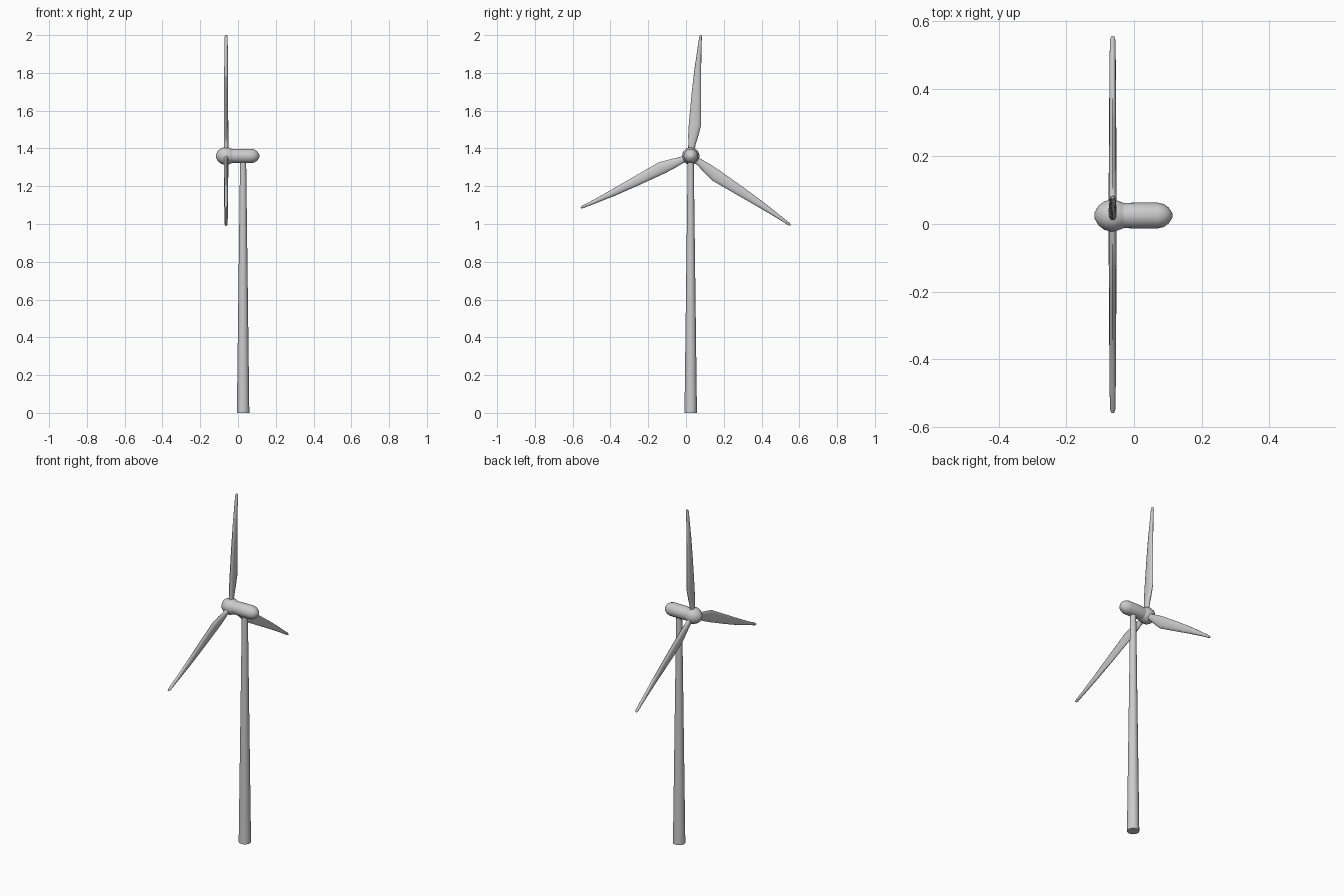
import bpy, bmesh, math
from mathutils import Vector, Matrix

if "Cube" in bpy.data.objects:
    bpy.data.objects.remove(bpy.data.objects["Cube"])

CY, CZ = 0.025, 1.36      # rotor axis position
ROTOR_X = -0.063


def loft(name, rings, matrix):
    """Skin a list of equal-length point rings and cap both ends."""
    bm = bmesh.new()
    loops = [[bm.verts.new(matrix @ Vector(p)) for p in ring] for ring in rings]
    n = len(loops[0])
    for a, b in zip(loops, loops[1:]):
        for i in range(n):
            j = (i + 1) % n
            bm.faces.new((a[i], a[j], b[j], b[i]))
    bm.faces.new(loops[0][::-1])
    bm.faces.new(loops[-1])
    bmesh.ops.recalc_face_normals(bm, faces=bm.faces)
    mesh = bpy.data.meshes.new(name)
    bm.to_mesh(mesh)
    bm.free()
    ob = bpy.data.objects.new(name, mesh)
    bpy.context.collection.objects.link(ob)
    bpy.ops.object.select_all(action='DESELECT')
    ob.select_set(True)
    bpy.context.view_layer.objects.active = ob
    bpy.ops.object.shade_smooth_by_angle(angle=math.radians(50))
    return ob


def lathe(name, profile, sides, matrix):
    """Revolve (height, radius) pairs around local z."""
    angles = [2 * math.pi * i / sides for i in range(sides)]
    rings = [[(r * math.cos(a), r * math.sin(a), h) for a in angles]
             for h, r in profile]
    return loft(name, rings, matrix)


# Tapered tower
lathe("tower", [(0, 0.033), (1.345, 0.016)], 20,
      Matrix.Translation((0.027, CY, 0)))

# Nacelle and hub lie along x
along_x = Matrix.Translation((0, CY, CZ)) @ Matrix.Rotation(math.pi / 2, 4, 'Y')
lathe("nacelle", [(-0.06, 0.036), (-0.03, 0.037), (0.0, 0.038), (0.07, 0.038),
                  (0.088, 0.034), (0.102, 0.024), (0.113, 0.008)], 16, along_x)
lathe("hub", [(-0.116, 0.010), (-0.105, 0.029), (-0.088, 0.042), (-0.070, 0.047),
              (-0.055, 0.046), (-0.040, 0.041), (-0.028, 0.036)], 12, along_x)

# Blade stations: distance, trailing edge, leading edge, half thickness
stations = [(0.02, -0.017, 0.017, 0.012), (0.06, -0.018, 0.020, 0.012),
            (0.11, -0.023, 0.031, 0.012), (0.17, -0.025, 0.041, 0.0115),
            (0.33, -0.024, 0.027, 0.0105), (0.45, -0.021, 0.016, 0.010),
            (0.57, -0.014, 0.007, 0.009), (0.632, -0.010, 0.004, 0.008),
            (0.643, -0.006, 0.001, 0.005)]
SIDES = 12
rings = []
for r, lo, hi, t in stations:
    ring = []
    for i in range(SIDES):
        a = 2 * math.pi * i / SIDES
        ring.append((t * math.sin(a), (lo + hi) / 2 + (hi - lo) / 2 * math.cos(a), r))
    rings.append(ring)

# Three blades around the hub
for k in range(3):
    spin = Matrix.Rotation(-math.radians(5 + 120 * k), 4, 'X')
    loft(f"blade_{k + 1}", rings, Matrix.Translation((ROTOR_X, CY, CZ)) @ spin)
